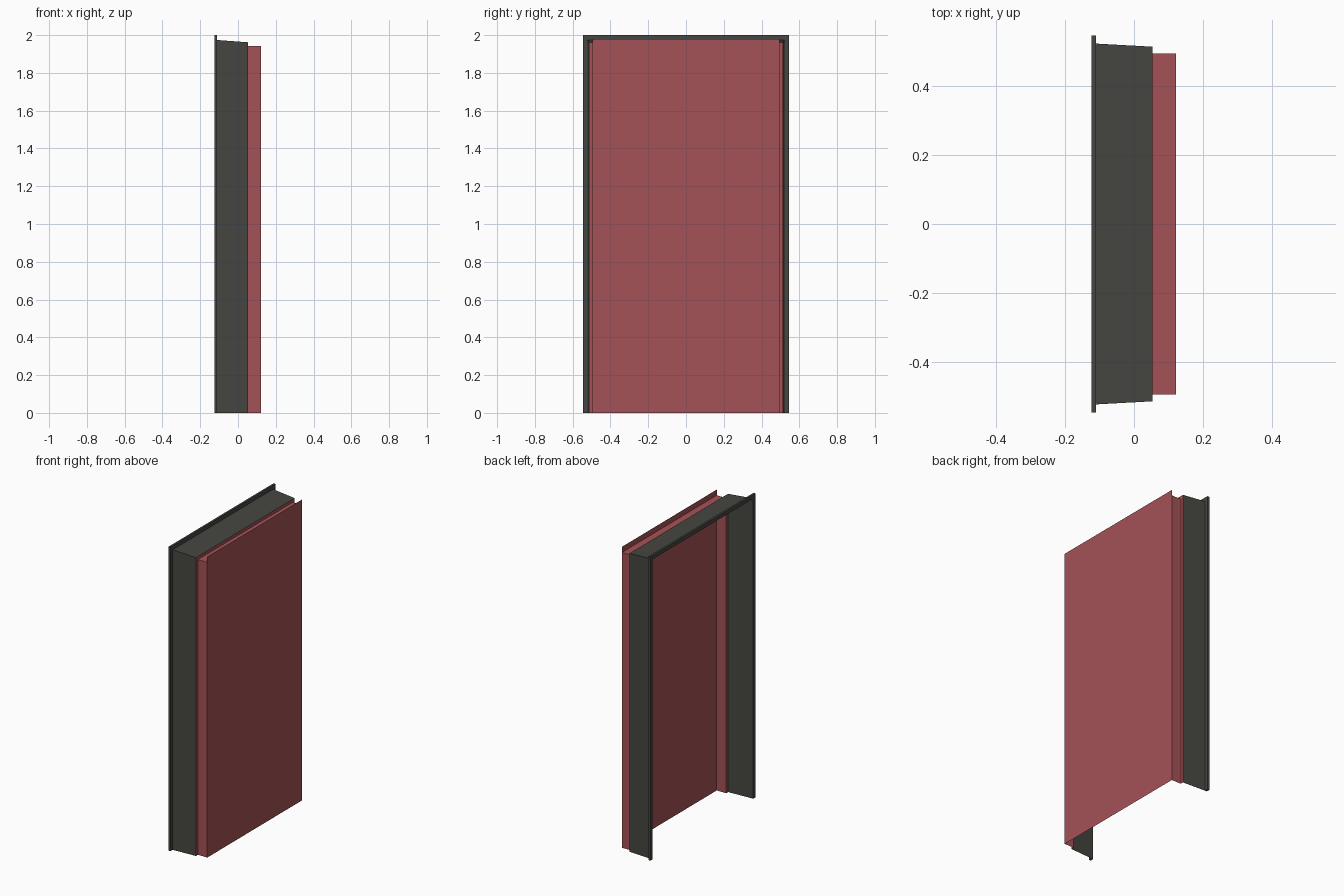
import bpy

if "Cube" in bpy.data.objects:
    bpy.data.objects.remove(bpy.data.objects["Cube"])


def material(name, rgb):
    m = bpy.data.materials.new(name)
    m.diffuse_color = (*rgb, 1)
    m.use_nodes = True
    m.node_tree.nodes["Principled BSDF"].inputs["Base Color"].default_value = m.diffuse_color
    return m


dark = material("dark grey", (0.061, 0.061, 0.053))
red = material("dusty red", (0.376, 0.084, 0.095))


def make(name, verts, faces, mat):
    me = bpy.data.meshes.new(name)
    me.from_pydata(verts, [], faces)
    me.materials.append(mat)
    ob = bpy.data.objects.new(name, me)
    bpy.context.collection.objects.link(ob)
    return ob


def portal(name, profile, mat):
    """Sweep a profile of (x, half width, height) up, over and down a doorway."""
    verts, faces = [], []
    for x, h, z in profile:
        verts += [(x, -h, 0), (x, -h, z), (x, h, z), (x, h, 0)]
    for i in range(len(profile) - 1):
        for j in range(3):
            a = i * 4 + j
            faces.append((a, a + 1, a + 5, a + 4))
    return make(name, verts, faces, mat)


# dark outer frame: tapered lining and raised trim around the opening
portal("frame_lining", [(0.053, 0.513, 1.962), (-0.110, 0.522, 1.974)], dark)
portal("frame_trim", [(-0.110, 0.522, 1.974), (-0.110, 0.545, 2.0),
                      (-0.1235, 0.545, 2.0), (-0.1235, 0.522, 1.974),
                      (-0.110, 0.522, 1.974)], dark)

# red inner stop, stepping in from the frame to the door
portal("door_stop", [(0.053, 0.513, 1.962), (0.053, 0.493, 1.942),
                     (0.1215, 0.493, 1.942)], red)

# two thin door leaves meeting in the middle
for side, s in (("left", -1), ("right", 1)):
    w = 0.494 * s
    make("door_leaf_" + side,
         [(0.1215, 0, 0), (0.1215, w, 0), (0.1215, w, 1.979), (0.1215, 0, 1.979)],
         [(0, 1, 2, 3) if s > 0 else (3, 2, 1, 0)], red)
